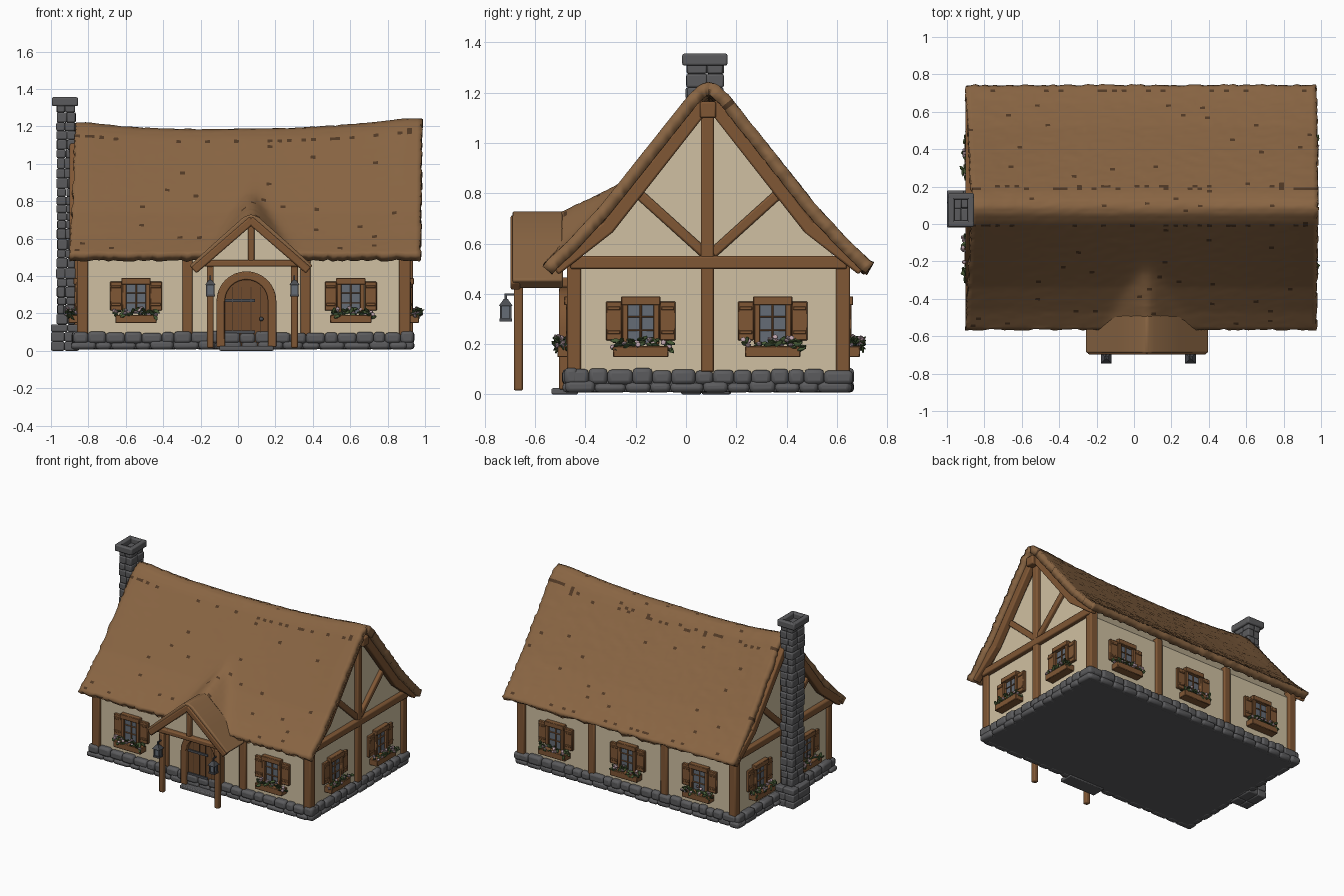
import bpy, bmesh, math, random
from mathutils import Matrix, Vector

random.seed(4)
if "Cube" in bpy.data.objects:
    bpy.data.objects.remove(bpy.data.objects["Cube"])


def material(name, r, g, b):
    m = bpy.data.materials.new(name)
    m.use_nodes = True
    m.diffuse_color = (r, g, b, 1)
    bsdf = m.node_tree.nodes["Principled BSDF"]
    bsdf.inputs["Base Color"].default_value = (r, g, b, 1)
    bsdf.inputs["Roughness"].default_value = 0.9
    return m


THATCH = material("thatch", 0.25, 0.13, 0.056)
DARK_THATCH = material("dark thatch", 0.08, 0.04, 0.018)
WOOD = material("timber", 0.215, 0.095, 0.035)
DOOR = material("door wood", 0.16, 0.07, 0.027)
PLASTER = material("plaster", 0.63, 0.53, 0.36)
STONE = material("stone", 0.105, 0.105, 0.11)
GLASS = material("window glass", 0.13, 0.15, 0.18)
LEAF = material("leaves", 0.06, 0.1, 0.035)
PETAL = material("petals", 0.5, 0.36, 0.4)
METAL = material("iron", 0.07, 0.075, 0.085)


def finish(bm, name, *mats, bevel=0.0, segments=2, thickness=0.0, angle=40):
    bmesh.ops.recalc_face_normals(bm, faces=bm.faces)
    mesh = bpy.data.meshes.new(name)
    bm.to_mesh(mesh)
    bm.free()
    ob = bpy.data.objects.new(name, mesh)
    bpy.context.collection.objects.link(ob)
    for m in mats:
        mesh.materials.append(m)
    bpy.ops.object.select_all(action="DESELECT")
    ob.select_set(True)
    bpy.context.view_layer.objects.active = ob
    bpy.ops.object.shade_smooth_by_angle(angle=math.radians(angle))
    if bevel:
        mod = ob.modifiers.new("Bevel", "BEVEL")
        mod.width, mod.segments = bevel, segments
    if thickness:
        mod = ob.modifiers.new("Solidify", "SOLIDIFY")
        mod.thickness, mod.offset = thickness, -1
    return ob


def box(bm, lo, hi, frame=Matrix()):
    lo, hi = Vector(lo), Vector(hi)
    m = frame @ Matrix.Translation((lo + hi) / 2) @ Matrix.Diagonal((*(hi - lo), 1))
    bmesh.ops.create_cube(bm, size=1, matrix=m)


def beam(bm, p, q, width, depth, normal):
    p, q, n = Vector(p), Vector(q), Vector(normal)
    a = (q - p).normalized()
    rot = Matrix((n.cross(a), n, a)).transposed().to_4x4()
    size = Matrix.Diagonal((width, depth, (q - p).length + width * 0.4, 1))
    bmesh.ops.create_cube(bm, size=1, matrix=Matrix.Translation((p + q) / 2) @ rot @ size)


def prism(bm, points, start, length, axis):
    # points are (horizontal, z) pairs, pushed along x or y
    def place(h, z):
        return (start, h, z) if axis == "x" else (h, start, z)
    face = bm.faces.new([bm.verts.new(place(h, z)) for h, z in points])
    ext = bmesh.ops.extrude_face_region(bm, geom=[face])
    verts = [v for v in ext["geom"] if isinstance(v, bmesh.types.BMVert)]
    bmesh.ops.translate(bm, verts=verts, vec=(length, 0, 0) if axis == "x" else (0, length, 0))


LEFT, RIGHT, FRONT, BACK, RIDGE = -0.845, 0.905, -0.45, 0.63, 0.09

# Plaster walls with gables, and the porch gable infill
bm = bmesh.new()
prism(bm, [(FRONT, 0.05), (BACK, 0.05), (BACK, 0.5), (RIDGE, 1.14), (FRONT, 0.5)], LEFT, RIGHT - LEFT, "x")
prism(bm, [(-0.17, 0.47), (0.31, 0.47), (0.07, 0.68)], -0.655, 0.02, "y")
finish(bm, "plaster_walls", PLASTER)

# Sagging thatched roof that sweeps over the porch
PROFILE = [(0, 1.243), (0.035, 1.232), (0.08, 1.19), (0.43, 0.75), (0.56, 0.61), (0.66, 0.515)]


def roof_height(x, y):
    d = abs(y - RIDGE)
    for (d0, z0), (d1, z1) in zip(PROFILE, PROFILE[1:]):
        if d <= d1 + 1e-6:
            z = z0 + (z1 - z0) * (d - d0) / (d1 - d0)
            break
    sag = 0.055 * (1 - min(1, abs(x - 0.05) / 0.85) ** 2) + (0.022 if x < 0 else 0) * min(1, -x / 0.6)
    z -= sag * (1 - d / 0.66)
    if y < RIDGE:
        sweep = 0.72 + 0.46 * (y + 0.57) - math.sqrt(0.9 * (x - 0.07) ** 2 + 0.0008)
        z = 0.5 * (z + sweep + math.sqrt((z - sweep) ** 2 + 0.0008))
    return z


bm = bmesh.new()
rows, cols = 100, 72
grid = []
for j in range(rows + 1):
    y = RIDGE + 0.655 * (2 * j / rows - 1)
    up = 1 - abs(y - RIDGE) / 0.655
    x0, x1 = -0.9 + 0.035 * up, 0.975 + 0.008 * up
    line = []
    for i in range(cols + 1):
        x = x0 + (x1 - x0) * i / cols + (random.uniform(-0.006, 0.006) if i in (0, cols) else 0)
        ragged = random.uniform(-0.012, 0.008) if j in (0, rows) else random.uniform(-0.002, 0.002)
        line.append(bm.verts.new((x, y + ragged * 0.5, roof_height(x, y) + ragged)))
    grid.append(line)
for j in range(rows):
    d = abs(2 * (j + 0.5) / rows - 1)
    chance = 0.3 if 0.13 < d < 0.17 else 0.15 if 0.93 < d < 0.96 or 0.25 < d < 0.27 else 0.006
    for i in range(cols):
        f = bm.faces.new((grid[j][i], grid[j][i + 1], grid[j + 1][i + 1], grid[j + 1][i]))
        f.material_index = int(random.random() < chance)
finish(bm, "thatched_roof", THATCH, DARK_THATCH, thickness=0.05, angle=50)

# Porch thatch
bm = bmesh.new()
prism(bm, [(-0.26, 0.455), (-0.1, 0.6), (0.03, 0.715), (0.07, 0.73), (0.11, 0.715), (0.24, 0.6), (0.4, 0.455),
           (0.36, 0.42), (0.07, 0.67), (-0.22, 0.42)], -0.69, 0.2, "y")
finish(bm, "porch_thatch", THATCH, bevel=0.008)

# Timber frame: gables, posts and porch
bm = bmesh.new()
for wall_x, side in ((RIGHT, 1), (LEFT, -1)):
    x, n = wall_x + side * 0.008, (1, 0, 0)
    beam(bm, (x, FRONT, 0.525), (x, BACK, 0.525), 0.052, 0.05, n)
    beam(bm, (x, RIDGE - 0.005, 0.1), (x, RIDGE - 0.005, 1.12), 0.052, 0.045, n)
    box(bm, (x - 0.03, RIDGE - 0.035, 1.1), (x + 0.03 + side * 0.04, RIDGE + 0.03, 1.165))
    for s in (-1, 1):
        beam(bm, (x, RIDGE + s * 0.02, 0.565), (x, RIDGE + s * 0.28, 0.8), 0.04, 0.035, n)
        edge = wall_x + side * 0.03
        line = [(edge, RIDGE + s * d, z) for d, z in ((0.02, 1.15), (0.4, 0.665), (0.605, 0.505))]
        for p, q in zip(line, line[1:]):
            beam(bm, p, q, 0.055, 0.05, n)
    for y in (FRONT + 0.005, BACK - 0.005):
        box(bm, (x - side * 0.022 - 0.03, y - 0.028, 0.08), (x - side * 0.022 + 0.03, y + 0.028, 0.55))
for x in (-0.27, 0.36):
    box(bm, (x - 0.027, FRONT - 0.018, 0.08), (x + 0.027, FRONT + 0.03, 0.53))
for x in (-0.27, 0.32):
    box(bm, (x - 0.027, BACK - 0.03, 0.08), (x + 0.027, BACK + 0.018, 0.53))
for x in (-0.148, 0.302):
    box(bm, (x - 0.018, -0.685, 0.015), (x + 0.018, -0.648, 0.45))
    box(bm, (x - 0.018, -0.68, 0.425), (x + 0.018, FRONT, 0.465))
box(bm, (-0.2, -0.685, 0.45), (0.34, -0.645, 0.485))
box(bm, (0.053, -0.68, 0.47), (0.087, -0.645, 0.69))
for s in (-1, 1):
    beam(bm, (0.07, -0.678, 0.695), (0.07 + s * 0.3, -0.678, 0.435), 0.042, 0.04, (0, 1, 0))
finish(bm, "timber_frame", WOOD, bevel=0.008)


# Arched door, frame, planks and ironwork
def arch(radius, bottom):
    cx, cz = 0.045, 0.265
    curve = [(cx + radius * math.cos(math.pi * k / 16), cz + radius * math.sin(math.pi * k / 16)) for k in range(17)]
    return [(cx + radius, bottom)] + curve + [(cx - radius, bottom)]


bm = bmesh.new()
prism(bm, arch(0.16, 0.02) + arch(0.115, 0.02)[::-1], -0.505, 0.07, "y")
finish(bm, "door_frame", WOOD, bevel=0.006)
bm = bmesh.new()
prism(bm, arch(0.12, 0.02), -0.475, 0.04, "y")
finish(bm, "door", DOOR)
bm = bmesh.new()
for k in range(-1, 3):
    x = 0.02 + 0.05 * k
    box(bm, (x - 0.002, -0.479, 0.025), (x + 0.002, -0.47, 0.34))
finish(bm, "door_plank_gaps", DARK_THATCH)
bm = bmesh.new()
for z in (0.1, 0.27):
    box(bm, (-0.07, -0.484, z - 0.008), (0.09, -0.472, z + 0.008))
bmesh.ops.create_icosphere(bm, subdivisions=2, radius=0.012, matrix=Matrix.Translation((0.125, -0.487, 0.17)))
finish(bm, "door_ironwork", METAL)

# Lanterns hung on the porch posts
iron, panes = bmesh.new(), bmesh.new()
for x in (-0.148, 0.302):
    at = Matrix.Translation((x, -0.717, 0))
    box(iron, (-0.024, -0.024, 0.29), (0.024, 0.024, 0.302), at)
    box(panes, (-0.016, -0.016, 0.3), (0.016, 0.016, 0.352), at)
    for sx in (-1, 1):
        for sy in (-1, 1):
            box(iron, (sx * 0.018 - 0.004, sy * 0.018 - 0.004, 0.3), (sx * 0.018 + 0.004, sy * 0.018 + 0.004, 0.352), at)
    bmesh.ops.create_cone(iron, segments=4, cap_ends=True, radius1=0.04, radius2=0.012, depth=0.028,
                          matrix=at @ Matrix.Translation((0, 0, 0.365)) @ Matrix.Rotation(math.pi / 4, 4, "Z"))
    box(iron, (-0.004, -0.004, 0.375), (0.004, 0.004, 0.4), at)
    box(iron, (-0.004, -0.004, 0.394), (0.004, 0.035, 0.402), at)
finish(iron, "lantern_iron", METAL)
finish(panes, "lantern_glass", GLASS)

# Windows with shutters and planted boxes on all four walls
timber, shutters, glass, leaves, petals = (bmesh.new() for _ in range(5))
spots = [(x, FRONT, 0) for x in (-0.545, 0.603)] + [(x, BACK, 180) for x in (-0.56, 0.025, 0.61)]
spots += [(RIGHT, y, 90) for y in (-0.18, 0.345)] + [(LEFT, y, -90) for y in (-0.18, 0.365)]
for wx, wy, turn in spots:
    at = Matrix.Translation((wx, wy, 0)) @ Matrix.Rotation(math.radians(turn), 4, "Z")
    box(glass, (-0.06, -0.01, 0.2), (0.06, 0.01, 0.365), at)
    box(timber, (-0.078, -0.035, 0.355), (0.078, 0.01, 0.39), at)
    for s in (-1, 1):
        box(timber, (s * 0.062 - 0.012, -0.028, 0.2), (s * 0.062 + 0.012, 0.01, 0.36), at)
        box(shutters, (s * 0.107 - 0.032, -0.02, 0.215), (s * 0.107 + 0.032, 0.005, 0.37), at)
        for z in (0.24, 0.335):
            box(timber, (s * 0.107 - 0.026, -0.025, z), (s * 0.107 + 0.026, 0, z + 0.015), at)
    box(timber, (-0.004, -0.017, 0.2), (0.004, 0, 0.36), at)
    for z in (0.255, 0.31):
        box(timber, (-0.055, -0.017, z - 0.003), (0.055, 0, z + 0.003), at)
    box(timber, (-0.11, -0.062, 0.148), (0.11, 0.005, 0.192), at)
    for k in range(42):
        bloom = k % 3 == 0
        u = random.uniform(-0.12, 0.12)
        pos = (u, random.uniform(-0.075, -0.02), random.uniform(0.19, 0.225) + bloom * 0.008 - abs(u) * 0.1)
        tilt = Matrix.Rotation(random.uniform(0, 3), 4, "X") @ Matrix.Rotation(random.uniform(0, 3), 4, "Z")
        size = Matrix.Diagonal((0.012, 0.012, 0.009, 1) if bloom else (0.022, 0.011, 0.006, 1))
        bmesh.ops.create_icosphere(petals if bloom else leaves, subdivisions=1, radius=1,
                                   matrix=at @ Matrix.Translation(pos) @ tilt @ size)
finish(timber, "window_frames_and_boxes", WOOD, bevel=0.003, segments=1)
finish(shutters, "shutters", WOOD, bevel=0.004, segments=1)
finish(glass, "window_glass", GLASS)
finish(leaves, "box_leaves", LEAF)
finish(petals, "box_flowers", PETAL)

# Rounded stones of the footing, laid in two courses
bm = bmesh.new()
corners = [Vector(c) for c in ((-0.86, -0.46), (0.91, -0.46), (0.91, 0.635), (-0.86, 0.635))]
for a, b in zip(corners, corners[1:] + corners[:1]):
    for z0, z1, step in ((0.008, 0.05, 0.1), (0.04, 0.1, 0.085)):
        length, t = (b - a).length, -0.02
        frame = Matrix.Translation((*a, 0)) @ Matrix.Rotation(math.atan2(*(b - a).yx), 4, "Z")
        while t < length - 0.02:
            w = min(step * random.uniform(0.7, 1.4), length + 0.03 - t)
            out = random.uniform(0.024, 0.034)
            box(bm, (t, -out, z0), (t + w, 0.03, z1 + random.uniform(-0.006, 0.006)), frame)
            t += w
finish(bm, "footing_stones", STONE, bevel=0.016, segments=2)
bm = bmesh.new()
box(bm, (-0.87, -0.47, 0.01), (0.92, 0.645, 0.07))
box(bm, (-0.1, -0.535, 0), (0.19, -0.43, 0.025))
finish(bm, "floor_slab_and_doorstep", STONE, bevel=0.006)

# Stone chimney with a broad foot and a hollow cap
bm = bmesh.new()
z = 0.0
while z < 1.3:
    foot = z < 0.12
    h = min(random.uniform(0.04, 0.058), 1.325 - z)
    x0, x1, y0, y1 = (-1, -0.85, -0.02, 0.18) if foot else (-0.968, -0.87, 0.002, 0.148)
    cut, mid = y0 + (y1 - y0) * random.uniform(0.3, 0.7), x0 + (x1 - x0) * random.uniform(0.4, 0.6)
    for ya, yb in ((y0, cut), (cut, y1)):
        for xa, xb in ((x0, mid), (mid, x1)):
            j = 0 if foot else random.uniform(-0.004, 0.004)
            box(bm, (xa - j, ya - j, z), (xb + j, yb + j, z + h))
    z += h
finish(bm, "chimney_stones", STONE, bevel=0.008)
bm = bmesh.new()
x0, x1, y0, y1, t = -0.995, -0.855, -0.015, 0.165, 0.034
for lo, hi in (((x0, y0), (x1, y0 + t)), ((x0, y1 - t), (x1, y1)), ((x0, y0), (x0 + t, y1)), ((x1 - t, y0), (x1, y1))):
    box(bm, (*lo, 1.308), (*hi, 1.356))
finish(bm, "chimney_cap", STONE, bevel=0.008)
